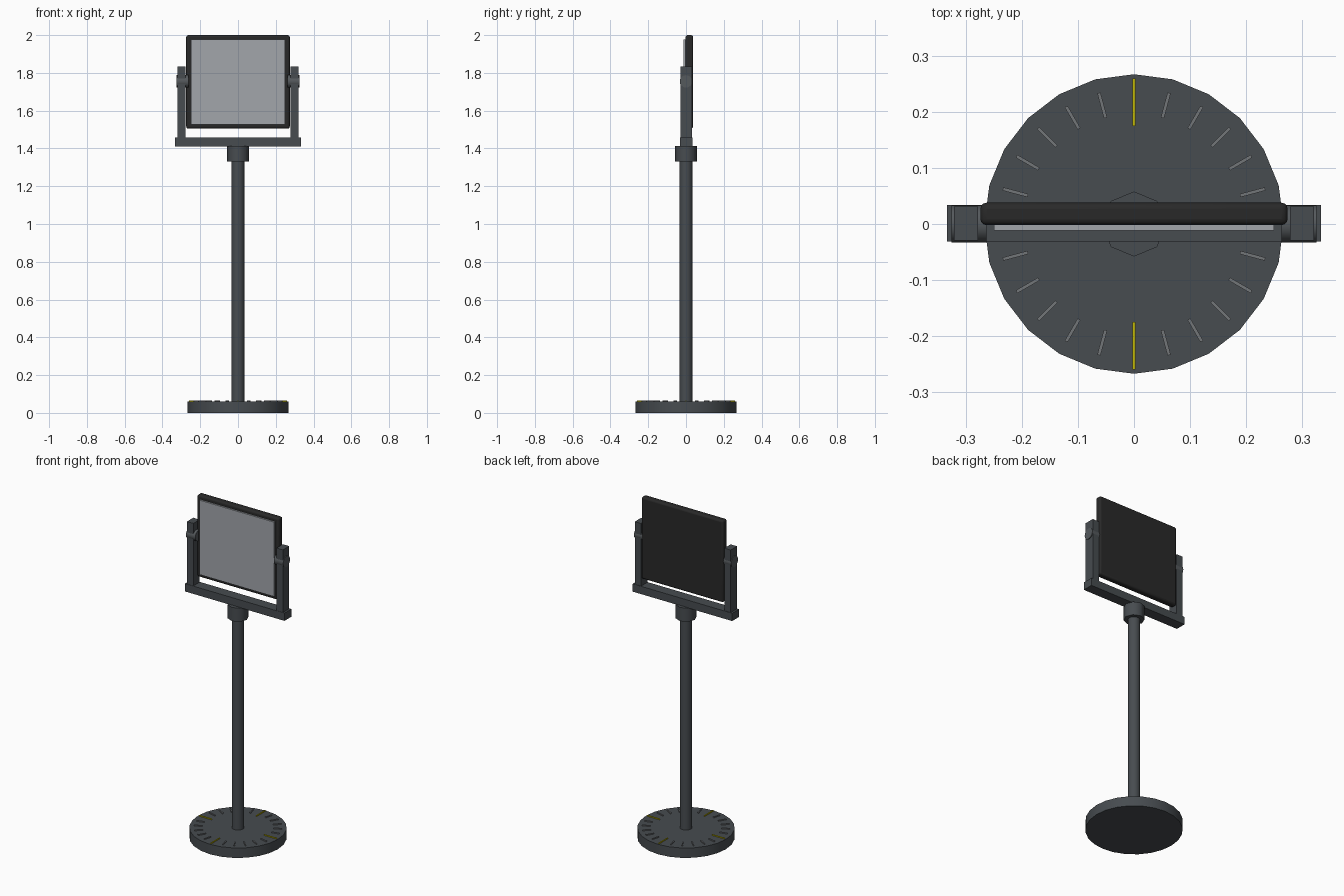
import bpy
import math
from mathutils import Matrix

cube = bpy.data.objects.get("Cube")
if cube:
    bpy.data.objects.remove(cube, do_unlink=True)


def material(name, rgb):
    m = bpy.data.materials.new(name)
    m.use_nodes = True
    col = (*rgb, 1.0)
    m.diffuse_color = col
    m.node_tree.nodes["Principled BSDF"].inputs["Base Color"].default_value = col
    return m


slate = material("slate metal", (0.063, 0.072, 0.08))
knob_grey = material("knob grey", (0.09, 0.1, 0.108))
black = material("black plastic", (0.022, 0.022, 0.022))
glass = material("pale glass", (0.36, 0.38, 0.41))
tick_grey = material("tick grey", (0.17, 0.18, 0.19))
yellow = material("yellow", (0.55, 0.48, 0.0))


def finish(name, mat, smooth=False):
    ob = bpy.context.object
    ob.name = name
    ob.data.materials.append(mat)
    if smooth:
        bpy.ops.object.shade_smooth_by_angle(angle=math.radians(50))
    return ob


def box(name, mat, lo, hi, bevel=0.0, segments=1):
    bpy.ops.mesh.primitive_cube_add(size=1)
    mid = [(a + b) / 2 for a, b in zip(lo, hi)]
    size = [b - a for a, b in zip(lo, hi)]
    me = bpy.context.object.data
    me.transform(Matrix.Translation(mid) @ Matrix.Diagonal((*size, 1)))
    ob = finish(name, mat)
    if bevel:
        mod = ob.modifiers.new("Bevel", "BEVEL")
        mod.width = bevel
        mod.segments = segments
        bpy.ops.object.shade_smooth_by_angle(angle=math.radians(50))
    return ob


def cylinder(name, mat, radius, z0, z1, sides):
    bpy.ops.mesh.primitive_cylinder_add(vertices=sides, radius=radius, depth=z1 - z0,
                                        location=(0, 0, (z0 + z1) / 2))
    return finish(name, mat, True)


# Base, pole and collar
cylinder("base", slate, 0.267, 0, 0.06, 24)
cylinder("pole", slate, 0.034, 0.06, 1.34, 16)
cylinder("collar", slate, 0.058, 1.33, 1.412, 8)

# Dial ticks around the base, long yellow ones every quarter turn
for i in range(24):
    major = i % 6 == 0
    r0, r1 = (0.175, 0.259) if major else (0.196, 0.242)
    half = 0.0025 if major else 0.003
    tick = box("major_tick" if major else "minor_tick", yellow if major else tick_grey,
               (r0, -half, 0.058), (r1, half, 0.066))
    tick.rotation_euler.z = i * math.tau / 24

# Yoke: crossbar with an upright and a pivot knob at each end
box("crossbar", slate, (-0.333, -0.031, 1.41), (0.333, 0.034, 1.457))
for side, s in (("left", 1), ("right", -1)):
    xs = sorted((s * 0.278, s * 0.321))
    box(side + "_upright", slate, (xs[0], -0.029, 1.45), (xs[1], 0.031, 1.835))
    bpy.ops.mesh.primitive_cylinder_add(vertices=16, radius=0.033, depth=0.062,
                                        location=(s * 0.294, 0, 1.755),
                                        rotation=(0, math.pi / 2, 0))
    finish(side + "_knob", knob_grey, True)

# Panel with a raised pane on the front
box("panel_frame", black, (-0.274, -0.002, 1.505), (0.274, 0.038, 2.0), 0.011, 3)
box("pane", glass, (-0.25, -0.012, 1.527), (0.25, 0.002, 1.977))
